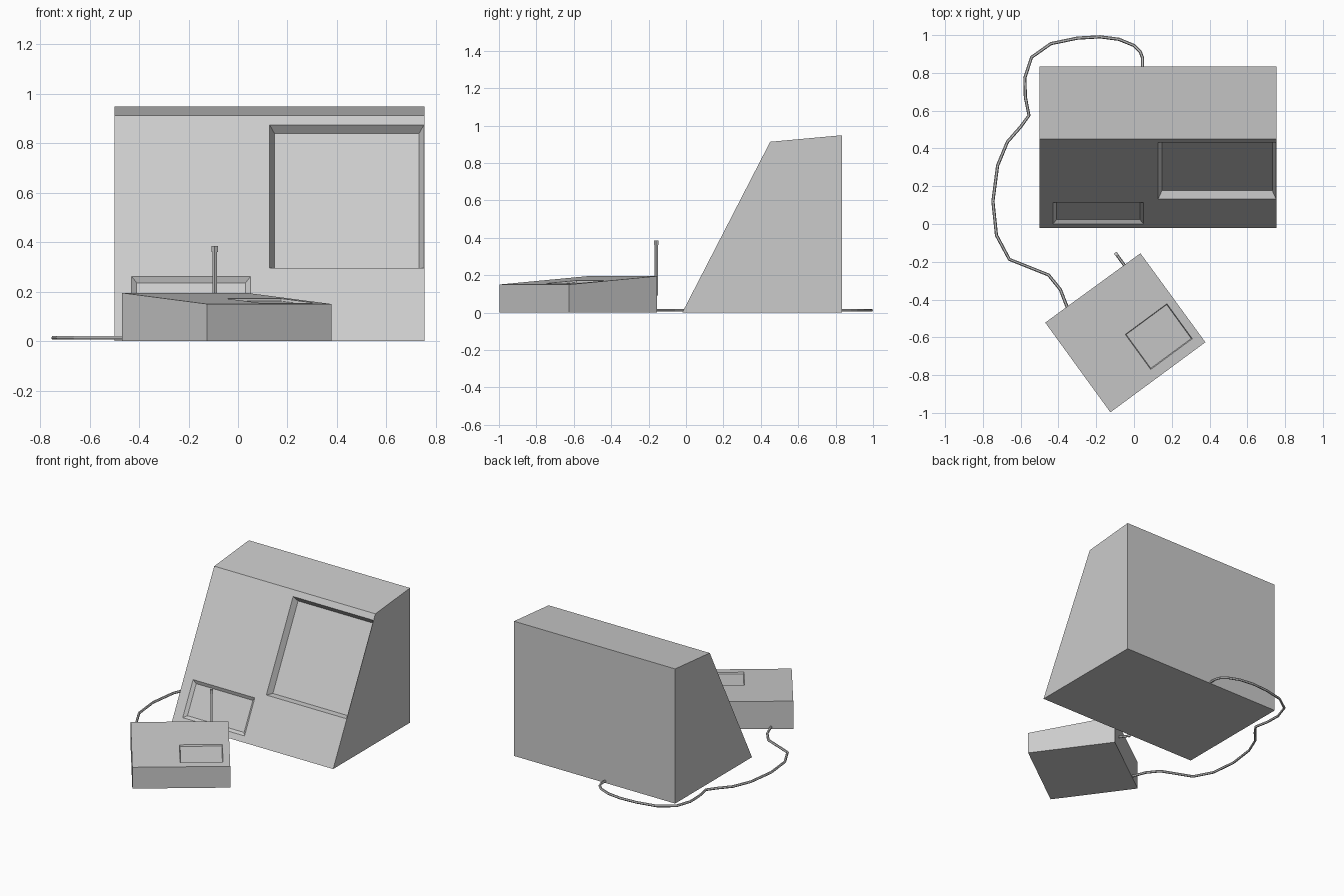
import bpy, bmesh
from mathutils import Vector

if "Cube" in bpy.data.objects:
    bpy.data.objects.remove(bpy.data.objects["Cube"])


def mesh_object(name, verts, faces):
    mesh = bpy.data.meshes.new(name)
    bm = bmesh.new()
    vs = [bm.verts.new(v) for v in verts]
    for f in faces:
        bm.faces.new([vs[i] for i in f])
    bmesh.ops.recalc_face_normals(bm, faces=bm.faces)
    bm.to_mesh(mesh)
    bm.free()
    obj = bpy.data.objects.new(name, mesh)
    bpy.context.collection.objects.link(obj)
    return obj


def prism(name, ring_a, ring_b):
    """Solid between two matching rings of points."""
    n = len(ring_a)
    sides = [(i, (i + 1) % n, n + (i + 1) % n, n + i) for i in range(n)]
    return mesh_object(name, list(ring_a) + list(ring_b),
                       [tuple(range(n)), tuple(range(n, 2 * n))] + sides)


def cut_recess(obj, origin, u, v, u_range, v_range, inset, depth):
    """Cut a rectangular recess with tapered walls into a sloping face."""
    o, u, v = Vector(origin), Vector(u).normalized(), Vector(v).normalized()
    n = u.cross(v)

    def ring(t):
        (a, b), (c, d), k = u_range, v_range, inset * t
        pts = [(a + k, c + k), (b - k, c + k), (b - k, d - k), (a + k, d - k)]
        return [o + u * p + v * q - n * depth * t for p, q in pts]

    cutter = prism("recess_cutter", ring(-0.3), ring(1))
    cutter.hide_render = True
    mod = obj.modifiers.new("recess", 'BOOLEAN')
    mod.operation, mod.solver, mod.object = 'DIFFERENCE', 'EXACT', cutter
    bpy.context.view_layer.objects.active = obj
    bpy.ops.object.modifier_apply(modifier=mod.name)
    bpy.data.objects.remove(cutter)


def tube(name, points, radius):
    curve = bpy.data.curves.new(name, 'CURVE')
    curve.dimensions = '3D'
    curve.bevel_depth, curve.bevel_resolution = radius, 1
    curve.use_fill_caps = True
    spline = curve.splines.new('POLY')
    spline.points.add(len(points) - 1)
    for p, co in zip(spline.points, points):
        p.co = (*co, 1)
    spline.use_smooth = False
    obj = bpy.data.objects.new(name, curve)
    bpy.context.collection.objects.link(obj)


# Sloped cabinet, with a large and a small recess in its front
profile = [(-0.02, 0), (0.45, 0.913), (0.835, 0.948), (0.835, 0)]
cabinet = prism("cabinet", [(-0.5, y, z) for y, z in profile],
                [(0.755, y, z) for y, z in profile])
front = ((0, -0.02, 0), (1, 0, 0), (0, 0.47, 0.913))
cut_recess(cabinet, *front, (0.128, 0.752), (0.332, 0.984), 0.02, 0.04)
cut_recess(cabinet, *front, (-0.43, 0.051), (0.042, 0.294), 0.02, 0.017)

# Turned control box with a sloping top and a shallow pad recess
corners = [(-0.125, -0.997), (0.378, -0.626), (0.034, -0.155), (-0.47, -0.522)]
heights = [0.15, 0.15, 0.195, 0.195]
top = [Vector((x, y, z)) for (x, y), z in zip(corners, heights)]
box = prism("control_box", [(x, y, 0) for x, y in corners], top)
cut_recess(box, top[0], top[1] - top[0], top[3] - top[0],
           (0.306, 0.58), (0.056, 0.286), 0.004, 0.01)

# Post behind the box on a short arm, with a square cap
bx, by = -0.094, -0.159


def post_ring(r, z):
    u, v = Vector((0.81, 0.586, 0)) * r, Vector((-0.586, 0.81, 0)) * r
    c = Vector((bx, by, z))
    return [c - u - v, c + u - v, c + u + v, c - u + v]


prism("post", post_ring(0.006, 0.09), post_ring(0.006, 0.365))
prism("post_cap", post_ring(0.009, 0.36), post_ring(0.009, 0.385))
tube("post_arm", [(bx, by, 0.098), (-0.044, -0.228, 0.098)], 0.008)

# Cable lying on the ground from the cabinet back to the box
path = [(0.045, 0.82), (0.045, 0.88), (0.033, 0.912), (0, 0.945), (-0.08, 0.978),
        (-0.18, 0.991), (-0.3, 0.984), (-0.44, 0.955), (-0.542, 0.883),
        (-0.578, 0.775), (-0.575, 0.67), (-0.556, 0.575), (-0.6, 0.515),
        (-0.67, 0.435), (-0.722, 0.31), (-0.747, 0.12), (-0.728, -0.06),
        (-0.66, -0.187), (-0.452, -0.27), (-0.39, -0.347), (-0.35, -0.45)]
tube("cable", [(x, y, 0.013) for x, y in path], 0.0085)
